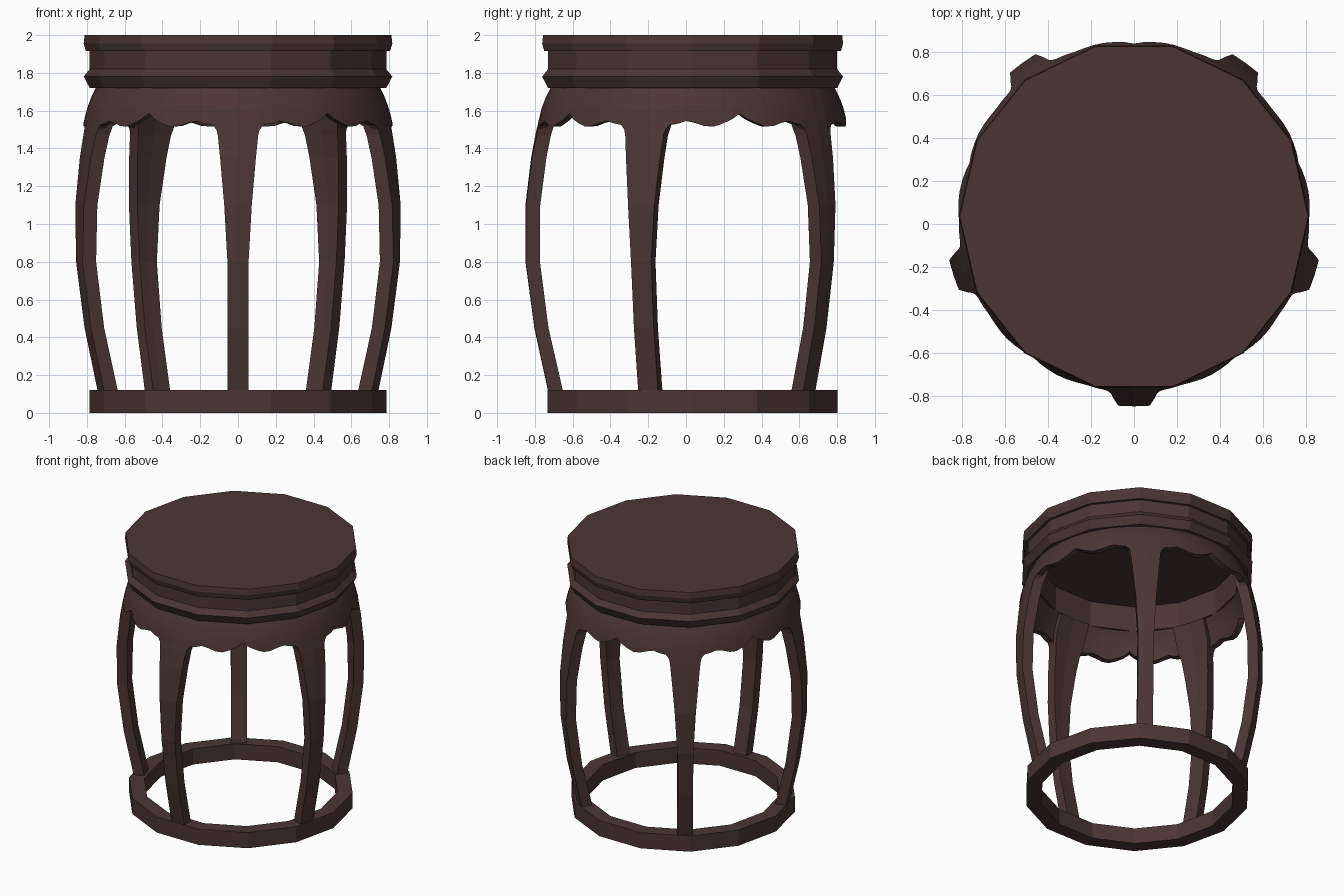
import bpy, math

if "Cube" in bpy.data.objects:
    bpy.data.objects.remove(bpy.data.objects["Cube"])

CY = 0.035           # centre of the round parts
SIDES = 14
wood = bpy.data.materials.new("dark brown wood")
wood.diffuse_color = (0.070, 0.036, 0.035, 1)
wood.use_nodes = True
wood.node_tree.nodes["Principled BSDF"].inputs["Base Color"].default_value = wood.diffuse_color


def make(name, verts, faces):
    me = bpy.data.meshes.new(name)
    me.from_pydata(verts, [], faces)
    me.materials.append(wood)
    ob = bpy.data.objects.new(name, me)
    bpy.context.collection.objects.link(ob)
    return ob


def polar(r, a, z):
    return (r * math.cos(a), CY + r * math.sin(a), z)


def lathe(name, profile, closed):
    """Spin (r, z) points listed counter-clockwise; closed makes a ring, else caps both ends."""
    n, verts, faces = len(profile), [], []
    for i in range(SIDES):
        a = -math.pi / 2 + (i + 0.5) * 2 * math.pi / SIDES
        verts += [polar(r, a, z) for r, z in profile]
    for i in range(SIDES):
        j = (i + 1) % SIDES
        for k in range(n if closed else n - 1):
            m = (k + 1) % n
            faces.append((i * n + k, j * n + k, j * n + m, i * n + m))
    if not closed:
        faces.append([i * n for i in reversed(range(SIDES))])
        faces.append([i * n + n - 1 for i in range(SIDES)])
    return make(name, verts, faces)


def interp(table, x):
    for (x0, y0), (x1, y1) in zip(table, table[1:]):
        if x <= x1:
            return y0 + (y1 - y0) * max(0, x - x0) / (x1 - x0)
    return table[-1][1]


# Seat slab, hollow moulded neck and foot ring
lathe("seat", [(0.805, 1.915), (0.817, 1.955), (0.812, 2.0)], False)
lathe("neck_moulding", [(0.71, 1.72), (0.785, 1.72), (0.817, 1.78),
                        (0.785, 1.82), (0.785, 1.916), (0.71, 1.916)], True)
lathe("foot_ring", [(0.68, 0), (0.787, 0), (0.787, 0.12), (0.68, 0.12)], True)

# Scalloped apron: lower edge height by degrees from the middle of each bay
scallop = [(0, 1.585), (3, 1.555), (6.5, 1.533), (10, 1.516), (13.5, 1.519),
           (17, 1.535), (20.5, 1.545), (23.5, 1.532), (26.5, 1.525),
           (28, 1.50), (30, 1.50), (36, 1.50)]
bulge = [(1.50, 0.825), (1.55, 0.815), (1.61, 0.80), (1.67, 0.778), (1.725, 0.75)]
degs = [d for d, _ in scallop]
bay = [-d for d in reversed(degs[1:-1])] + degs
angles = [math.radians(18 + 72 * b + d) for b in range(5) for d in bay]
edges = [interp(scallop, abs(d)) for b in range(5) for d in bay]
ROWS, T = 4, 0.045
verts, faces = [], []
for a, z0 in zip(angles, edges):
    zs = [z0 + (1.725 - z0) * k / ROWS for k in range(ROWS + 1)]
    verts += [polar(interp(bulge, z), a, z) for z in zs]
    verts += [polar(interp(bulge, z) - T, a, z) for z in reversed(zs)]
n, N = 2 * (ROWS + 1), len(angles)
for i in range(N):
    j = (i + 1) % N
    for k in range(n):
        m = (k + 1) % n
        faces.append((i * n + k, j * n + k, j * n + m, i * n + m))
make("scalloped_apron", verts, faces)

# Five bowed legs: height, outer radius, inner radius, half width
stations = [(0.10, 0.762, 0.685, 0.055), (0.45, 0.838, 0.765, 0.055),
            (0.80, 0.885, 0.810, 0.056), (1.10, 0.885, 0.810, 0.073),
            (1.35, 0.855, 0.780, 0.095), (1.47, 0.833, 0.758, 0.107),
            (1.505, 0.825, 0.748, 0.116), (1.56, 0.808, 0.735, 0.125),
            (1.71, 0.740, 0.680, 0.125)]
for leg in range(5):
    mid = math.radians(-90 + 72 * leg)
    verts, faces = [], []
    for z, ro, ri, w in stations:
        verts += [polar(ro, mid + s * w / ro, z) for s in (-1, 0, 1)]
        verts += [polar(ri, mid + s * w / ri, z) for s in (1, 0, -1)]
    for s in range(len(stations) - 1):
        for k in range(6):
            m = (k + 1) % 6
            faces.append((s * 6 + k, s * 6 + m, s * 6 + 6 + m, s * 6 + 6 + k))
    faces.append((5, 4, 3, 2, 1, 0))
    last = 6 * (len(stations) - 1)
    faces.append([last + k for k in range(6)])
    make("leg_%d" % (leg + 1), verts, faces)
